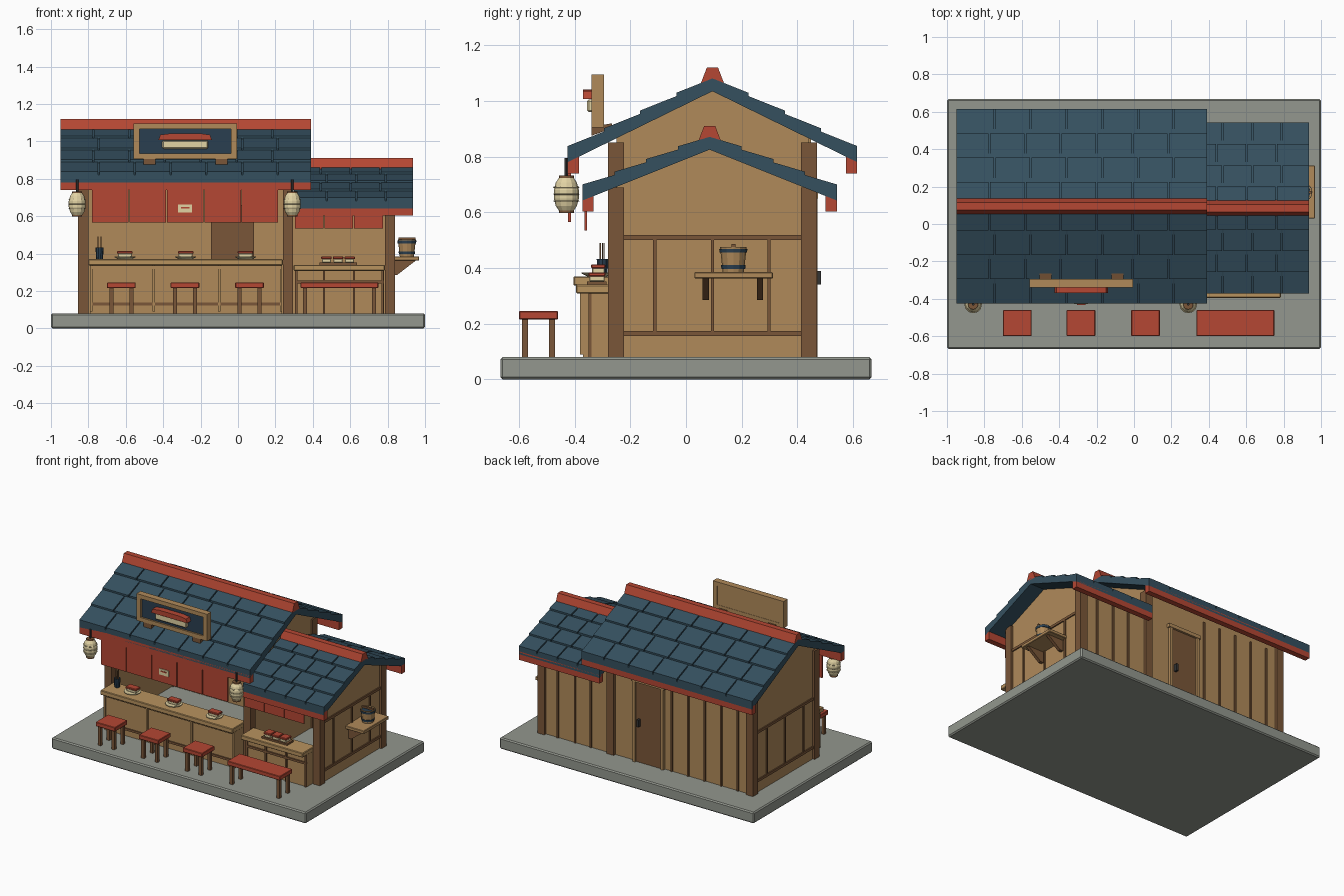
import bpy, bmesh, math
from mathutils import Vector

if "Cube" in bpy.data.objects:
    bpy.data.objects.remove(bpy.data.objects["Cube"])


def mat(name, hexcol):
    m = bpy.data.materials.new(name)
    rgb = [int(hexcol[i:i + 2], 16) / 255 for i in (0, 2, 4)]
    m.diffuse_color = [c / 12.92 if c < .04 else ((c + .055) / 1.055) ** 2.4 for c in rgb] + [1]
    m.use_nodes = True
    m.node_tree.nodes["Principled BSDF"].inputs["Base Color"].default_value = m.diffuse_color
    return m


STONE, TAN, BROWN = mat("stone", "93978E"), mat("tan_wood", "B08A5A"), mat("brown_wood", "7A5638")
RED, BLUE, NAVY = mat("red", "B54733"), mat("roof_blue", "35505F"), mat("navy", "2A3F50")
CREAM, DARK = mat("cream", "E2D3A4"), mat("dark", "333333")
LIGHT = mat("light_tan", "B8935F")


def finish(name, bm, m, bevel=0):
    bmesh.ops.recalc_face_normals(bm, faces=bm.faces)
    me = bpy.data.meshes.new(name)
    bm.to_mesh(me)
    bm.free()
    me.materials.append(m)
    ob = bpy.data.objects.new(name, me)
    bpy.context.collection.objects.link(ob)
    if bevel:
        b = ob.modifiers.new("bevel", "BEVEL")
        b.width, b.segments = bevel, 1
    return ob


def add_prism(bm, pts, a, b, axis="x"):
    # extrude a closed (y,z) profile along x, or an (x,z) profile along y
    put = (lambda u, v, w: (w, u, v)) if axis == "x" else (lambda u, v, w: (u, w, v))
    lo = [bm.verts.new(put(u, v, a)) for u, v in pts]
    hi = [bm.verts.new(put(u, v, b)) for u, v in pts]
    bm.faces.new(lo)
    bm.faces.new(hi[::-1])
    for i in range(len(pts)):
        j = (i + 1) % len(pts)
        bm.faces.new((lo[i], hi[i], hi[j], lo[j]))


def prism(name, pts, a, b, m, axis="x", bevel=0):
    bm = bmesh.new()
    add_prism(bm, pts, a, b, axis)
    return finish(name, bm, m, bevel)


def box(name, x0, x1, y0, y1, z0, z1, m, bevel=0):
    return prism(name, [(y0, z0), (y1, z0), (y1, z1), (y0, z1)], x0, x1, m, bevel=bevel)


def lathe(name, prof, loc, m, n=12):
    bm = bmesh.new()
    rings = [[bm.verts.new((loc[0] + r * math.cos(2 * math.pi * i / n),
                            loc[1] + r * math.sin(2 * math.pi * i / n), loc[2] + z))
              for i in range(n)] for r, z in prof]
    for p, q in zip(rings, rings[1:]):
        for i in range(n):
            j = (i + 1) % n
            bm.faces.new((p[i], p[j], q[j], q[i]))
    bm.faces.new(rings[0])
    bm.faces.new(rings[-1])
    return finish(name, bm, m)


# Stone base
box("base", -1, 1, -.667, .667, 0, .08, STONE, .008)


# Tiled gable roofs: slab, staggered tile rows, ridge cap, fascias
def roof(tag, x0, x1, yr, R, k, d, cols):
    prism(tag + "_roof_slab", [(yr, R), (yr + d, R - k * d), (yr + d, R - k * d - .04),
          (yr, R - .04), (yr - d, R - k * d - .04), (yr - d, R - k * d)], x0, x1, BLUE)
    bm = bmesh.new()
    pitch, row = (x1 - x0) / cols, d / 4
    for s in (-1, 1):
        for r in range(4):
            a, b = r * row, (r + 1) * row
            pts = [(yr + s * u, R - k * u + t) for u, t in
                   ((a, -.004), (b, -.004), (b, .018), (a, .006))]
            off = .03 * (r % 2) - .015
            xs = [x0] + [x0 + pitch * i + off for i in range(1, cols)] + [x1]
            for i in range(cols):
                add_prism(bm, pts, xs[i] + (.004 if i else 0), xs[i + 1] - (.004 if i < cols - 1 else 0))
    finish(tag + "_roof_tiles", bm, BLUE)
    prism(tag + "_ridge_cap", [(yr - .042, R - .012), (yr + .042, R - .012),
          (yr + .02, R + .045), (yr - .02, R + .045)], x0, x1, RED)
    for s in (-1, 1):
        y0, y1 = sorted((yr + s * d, yr + s * (d - .04)))
        z = R - k * d - .03
        box(tag + "_fascia", x0, x1, y0, y1, z - .05, z + .01, RED)


def gable(name, x0, x1, yr, R, k):
    h = lambda y: R - .03 - k * abs(y - yr)
    prism(name, [(-.25, .08), (.44, .08), (.44, h(.44)), (yr, R - .03), (-.25, h(-.25))], x0, x1, TAN)


MAIN, SIDE = (.095, 1.075, .49), (.085, .865, .4)
roof("main", -.95, .39, *MAIN, .52, 7)
roof("side", .30, .935, *SIDE, .457, 4)

# Walls and posts
gable("left_wall", -.84, -.81, *MAIN)
gable("partition_wall", .255, .285, *MAIN)
gable("right_wall", .795, .825, *SIDE)
box("main_back_wall", -.82, .26, .425, .45, .08, .865, TAN)
box("side_back_wall", .28, .80, .425, .45, .08, .70, TAN)
for y in (-.28, .413):
    for x, top in ((-.855, .85), (.24, .85), (.785, .69)):
        box("post", x, x + .055, y, y + .057, .08, top, BROWN)
box("main_front_beam", -.80, .24, -.27, -.23, .78, .85, TAN)
box("side_front_beam", .295, .785, -.27, -.23, .63, .69, TAN)

# Wall battens
for x0, x1 in ((.82, .833), (-.848, -.835)):
    for z in (.155, .50):
        box("wall_rail", x0, x1, -.23, .42, z, z + .018, BROWN)
    for y in (-.112, .095, .298):
        box("wall_batten", x0, x1, y - .006, y + .006, .17, .50, BROWN)
for x in [-.205 - .13 * i for i in range(5)]:
    box("back_batten", x - .006, x + .006, .445, .459, .08, .80, BROWN)
for x in (.43, .555, .69):
    box("back_batten", x - .006, x + .006, .445, .459, .08, .66, BROWN)

# Back door
box("door", -.145, .085, .415, .46, .08, .66, BROWN)
for x in (-.15, .07):
    box("door_jamb", x, x + .02, .445, .472, .08, .66, TAN)
box("door_lintel", -.16, .10, .445, .475, .65, .675, TAN)
box("door_handle", .035, .05, .455, .485, .34, .39, DARK)

# Serving counters
box("main_counter_top", -.80, .24, -.405, -.25, .337, .37, LIGHT, .004)
box("main_counter_body", -.79, .235, -.37, -.265, .08, .337, TAN)
for z in (.122, .318):
    box("main_counter_rail", -.79, .235, -.378, -.365, z, z + .015, BROWN if z < .2 else TAN)
for x in (-.785, -.45, -.10, .23):
    box("main_counter_batten", x - .006, x + .006, -.38, -.365, .09, .337, TAN)
box("side_counter_top", .297, .785, -.395, -.25, .308, .34, LIGHT, .004)
box("side_counter_body", .305, .78, -.34, -.265, .08, .308, TAN)
box("side_counter_rail", .305, .78, -.35, -.335, .24, .255, BROWN)
for x in (.312, .46, .62, .773):
    box("side_counter_batten", x - .006, x + .006, -.35, -.335, .08, .308, BROWN)


# Stools and bench
def seat(name, x0, x1):
    box(name + "_seat", x0, x1, -.60, -.46, .215, .245, RED, .003)
    for x in (x0 + .012, x1 - .034):
        for y in (-.59, -.492):
            box(name + "_leg", x, x + .022, y, y + .022, .08, .217, BROWN)


for x in (-.70, -.36, -.015):
    seat("stool", x, x + .153)
seat("bench", .335, .75)

# Curtains
for i in range(5):
    box("main_curtain", -.78 + i * .2, -.585 + i * .2, -.424, -.414, .565, .75, RED)
for i in range(3):
    box("side_curtain", .305 + i * .158, .458 + i * .158, -.364, -.356, .535, .64, RED)
box("curtain_patch", -.32, -.245, -.429, -.423, .62, .662, CREAM)
box("curtain_patch_stripe", -.305, -.26, -.432, -.428, .642, .65, RED)

# Paper lanterns
for x in (-.86, .29):
    c = (x, -.43, .605)
    lathe("lantern", [(.026, 0), (.038, .018), (.045, .045), (.045, .075), (.038, .102), (.026, .12)], c, CREAM)
    for z in (.035, .06, .085):
        lathe("lantern_rib", [(.045, z - .002), (.047, z), (.045, z + .002)], c, CREAM)
    for z in (-.008, .116):
        lathe("lantern_cap", [(.027, z), (.027, z + .012)], c, BROWN)
    lathe("lantern_hook", [(.007, .12), (.007, .19)], c, DARK, 6)

# Roof sign with a sushi relief
for z in (.905, 1.067):
    box("sign_frame_rail", -.56, -.005, -.34, -.295, z, z + .029, TAN)
for x in (-.56, -.038):
    box("sign_frame_side", x, x + .033, -.34, -.295, .905, 1.096, TAN)
box("sign_panel", -.54, -.02, -.328, -.31, .92, 1.08, NAVY)
box("sign_back", -.54, -.02, -.31, -.297, .92, 1.08, TAN)
box("sign_rice", -.405, -.16, -.355, -.325, .96, 1.005, CREAM, .006)
prism("sign_topping", [(-.425, 1.008), (-.14, 1.008), (-.15, 1.035), (-.20, 1.042),
      (-.36, 1.042), (-.415, 1.035)], -.37, -.325, RED, "y")
for x in (-.505, -.12):
    prism("sign_bracket", [(-.34, .875), (-.27, .90), (-.265, .92), (-.34, .907)], x, x + .063, BROWN)


# Plates and food
def sushi(x, y, z, w, d):
    box("rice", x - w / 2, x + w / 2, y - d / 2, y + d / 2, z, z + .02, CREAM, .003)
    box("topping", x - w / 2 - .004, x + w / 2 + .004, y - d / 2 - .003, y + d / 2 + .003,
        z + .018, z + .032, RED, .003)


for x in (-.605, -.28, .04):
    lathe("plate", [(.035, 0), (.056, .01), (.056, .014), (.035, .011)], (x, -.32, .37), CREAM)
    sushi(x, -.315, .381, .075, .045)
box("tray", .435, .635, -.355, -.285, .34, .352, BROWN)
for x in (.473, .535, .597):
    sushi(x, -.32, .352, .048, .055)

# Chopstick cup
lathe("cup", [(.018, 0), (.022, .062), (.016, .062), (.015, .03)], (-.74, -.30, .37), NAVY, 10)
for dx, dy in ((-.009, 0), (.006, .006), (.008, -.008)):
    box("chopstick", -.742 + dx, -.738 + dx, -.302 + dy, -.298 + dy, .40, .49, BROWN)

# Wall shelf and bucket
box("shelf", .82, .968, .03, .312, .362, .385, TAN, .003)
for y in (.06, .255):
    bm = bmesh.new()
    pts = [(.825, .285), (.85, .285), (.95, .362), (.825, .362)]
    add_prism(bm, pts, y, y + .022, "y")
    finish("shelf_bracket", bm, BROWN)
c = (.903, .17, .385)
lathe("bucket", [(.038, 0), (.048, .09), (.041, .09), (.036, .02)], c, TAN)
for z in (.012, .07):
    r = .0385 + z / 9
    lathe("bucket_band", [(r, z), (r + .003, z), (r + .0045, z + .014), (r + .001, z + .014)], c, NAVY)
box("bucket_handle", .858, .948, .163, .177, .474, .486, BROWN)
